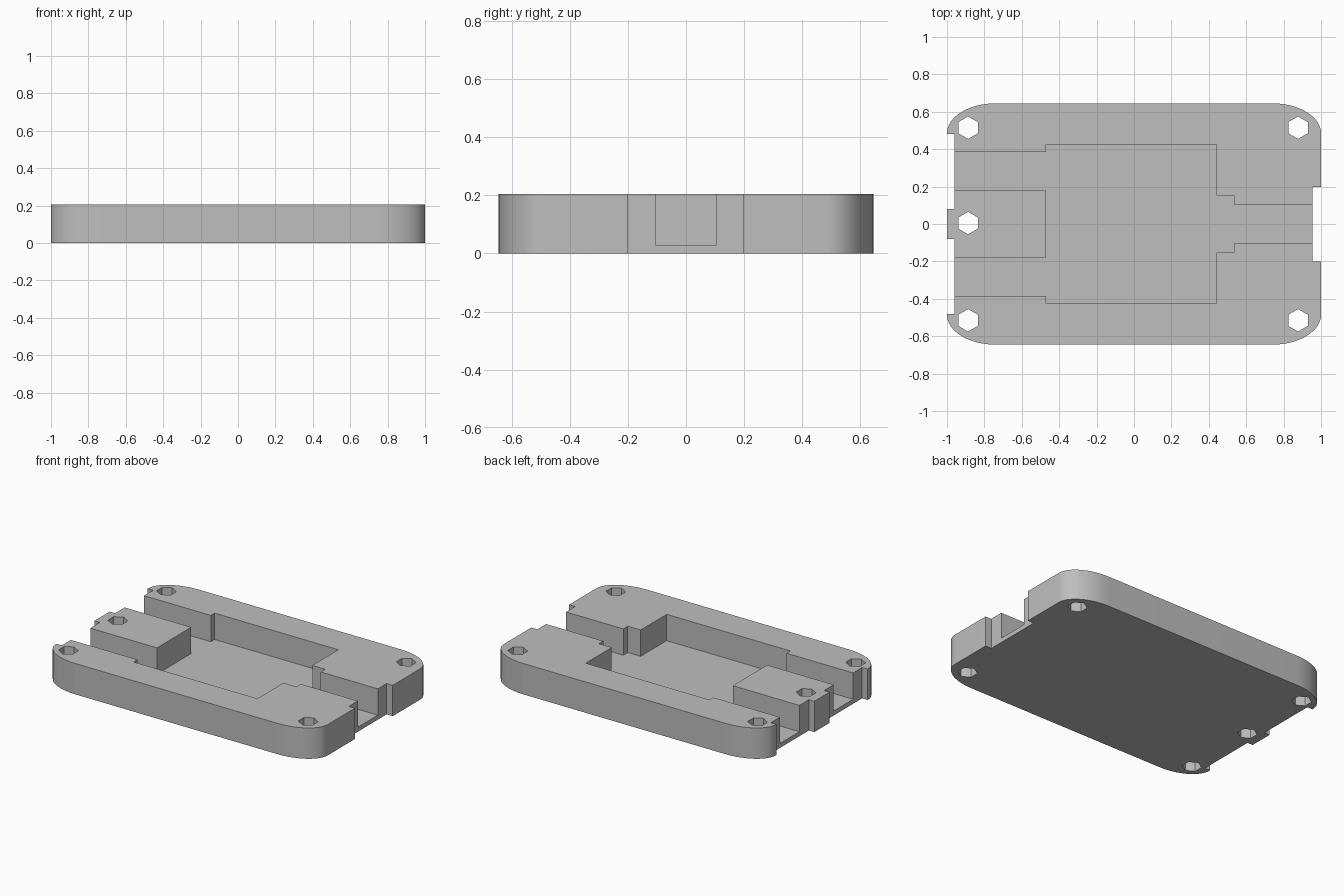
import bpy, bmesh, math

cube = bpy.data.objects.get("Cube")
if cube:
    bpy.data.objects.remove(cube, do_unlink=True)

HEIGHT, FLOOR = 0.205, 0.03
HALF_X, HALF_Y = 1.0, 0.645

grey = bpy.data.materials.new("plain grey")
grey.use_nodes = True
colour = (0.52, 0.52, 0.52, 1)
grey.diffuse_color = colour
grey.node_tree.nodes["Principled BSDF"].inputs["Base Color"].default_value = colour


def prism(name, points, z0, z1):
    """Extrude a counter-clockwise xy outline from z0 to z1."""
    bm = bmesh.new()
    face = bm.faces.new([bm.verts.new((x, y, z0)) for x, y in points])
    top = bmesh.ops.extrude_face_region(bm, geom=[face])["geom"]
    verts = [v for v in top if isinstance(v, bmesh.types.BMVert)]
    bmesh.ops.translate(bm, verts=verts, vec=(0, 0, z1 - z0))
    bmesh.ops.recalc_face_normals(bm, faces=bm.faces)
    mesh = bpy.data.meshes.new(name)
    bm.to_mesh(mesh)
    bm.free()
    mesh.materials.append(grey)
    obj = bpy.data.objects.new(name, mesh)
    bpy.context.collection.objects.link(obj)
    return obj


def box(name, x0, x1, y0, y1, z0, z1):
    return prism(name, [(x0, y0), (x1, y0), (x1, y1), (x0, y1)], z0, z1)


def combine(target, tool, operation="DIFFERENCE"):
    """Apply a boolean and discard the tool object."""
    tool.hide_render = True
    mod = target.modifiers.new("cut", "BOOLEAN")
    mod.operation, mod.object, mod.solver = operation, tool, "EXACT"
    bpy.context.view_layer.objects.active = target
    bpy.ops.object.modifier_apply(modifier=mod.name)
    bpy.data.objects.remove(tool, do_unlink=True)


# Plate outline with elliptical corners
RX, RY, STEPS = 0.26, 0.16, 16
outline = []
for quarter, (sx, sy) in enumerate([(1, 1), (-1, 1), (-1, -1), (1, -1)]):
    for i in range(STEPS + 1):
        a = (quarter + i / STEPS) * math.pi / 2
        outline.append((sx * (HALF_X - RX) + RX * math.cos(a),
                        sy * (HALF_Y - RY) + RY * math.sin(a)))
body = prism("enclosure_base", outline, 0, HEIGHT)

# Stepped pocket, open at both ends, mirrored about the x axis
lower = [(-1.1, -0.385), (-0.47, -0.385), (-0.47, -0.425), (0.44, -0.425),
         (0.44, -0.152), (0.535, -0.152), (0.535, -0.105), (1.1, -0.105)]
pocket = prism("pocket_cutter", lower + [(x, -y) for x, y in reversed(lower)], FLOOR, 0.3)

# Leave a central block standing between the two end channels
combine(pocket, box("block_keeper", -1.2, -0.47, -0.18, 0.18, -0.1, 0.4))
combine(body, pocket)

# Full-height recesses in the two end faces
for x0, x1, y0, y1 in [(-1.1, -0.96, 0.08, 0.48), (-1.1, -0.96, -0.48, -0.08),
                       (0.955, 1.1, -0.2, 0.197)]:
    combine(body, box("end_recess_cutter", x0, x1, y0, y1, -0.1, 0.3))

# Hexagonal through holes
for hx, hy in [(-0.887, 0.515), (-0.887, -0.515), (-0.887, 0.005),
               (0.877, 0.515), (0.877, -0.515)]:
    hexagon = [(hx + 0.06 * math.sin(-k * math.pi / 3), hy + 0.06 * math.cos(k * math.pi / 3))
               for k in range(6)]
    combine(body, prism("hex_hole_cutter", hexagon, -0.1, 0.3))

# Smooth rounded corners, crisp edges elsewhere
bpy.ops.object.select_all(action="DESELECT")
body.select_set(True)
bpy.context.view_layer.objects.active = body
bpy.ops.object.shade_smooth_by_angle(angle=math.radians(30))
